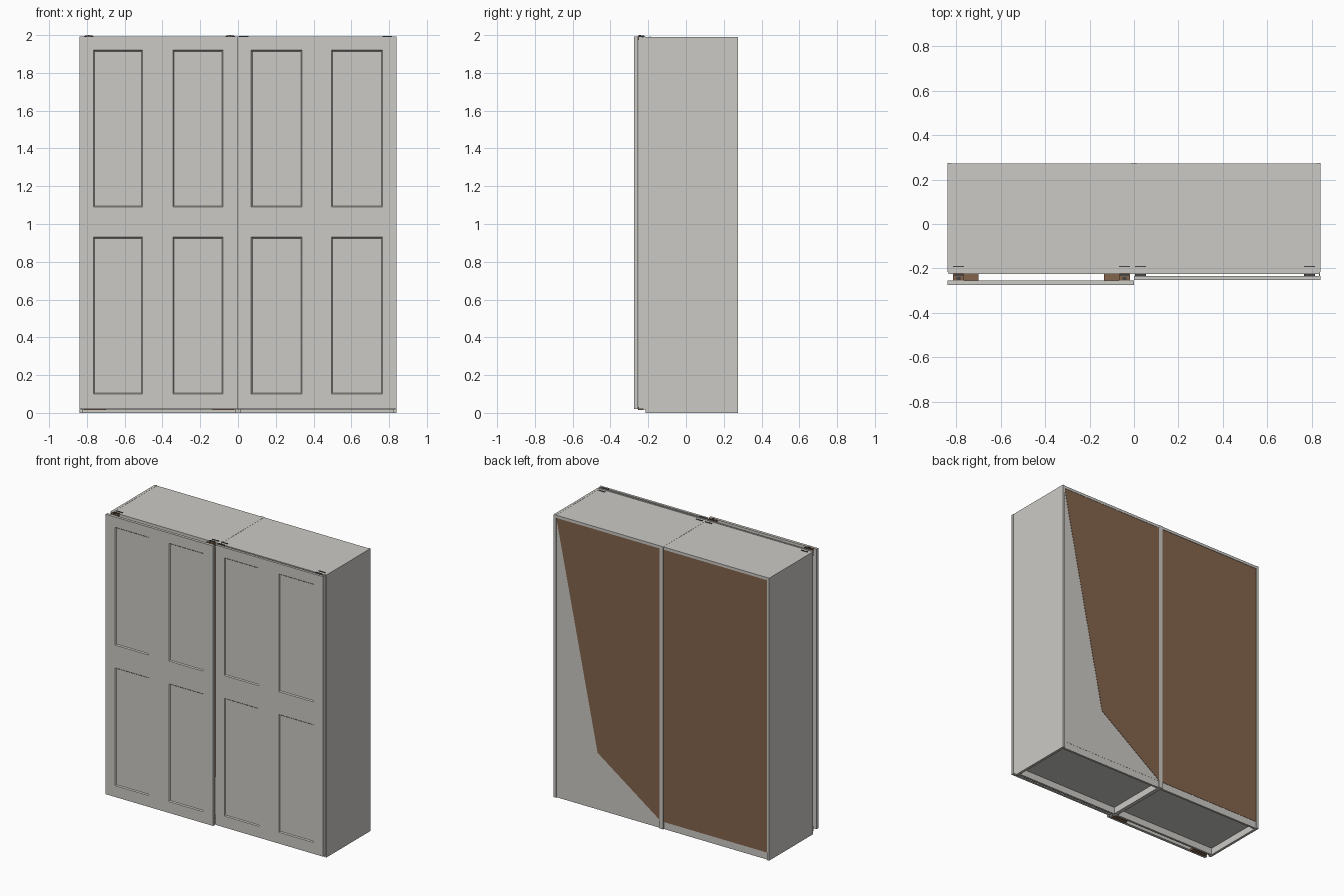
import bpy, bmesh
from mathutils import Vector

cube = bpy.data.objects.get("Cube")
if cube:
    bpy.data.objects.remove(cube)


def material(name, rgb):
    m = bpy.data.materials.new(name)
    m.use_nodes = True
    m.diffuse_color = (*rgb, 1)
    m.node_tree.nodes["Principled BSDF"].inputs["Base Color"].default_value = (*rgb, 1)
    return m


WHITE = material("warm_white", (0.60, 0.59, 0.56))
BROWN = material("brown_board", (0.23, 0.13, 0.075))
DARK = material("dark_metal", (0.06, 0.06, 0.06))


def finish(name, bm, mat):
    bmesh.ops.recalc_face_normals(bm, faces=bm.faces)
    mesh = bpy.data.meshes.new(name)
    bm.to_mesh(mesh)
    bm.free()
    mesh.materials.append(mat)
    ob = bpy.data.objects.new(name, mesh)
    bpy.context.collection.objects.link(ob)
    return ob


def box(name, x, y, z, mat=WHITE):
    """Box from (low, high) ranges on each axis."""
    bm = bmesh.new()
    bmesh.ops.create_cube(bm, size=1)
    for v in bm.verts:
        v.co = [r[0] if c < 0 else r[1] for c, r in zip(v.co, (x, y, z))]
    return finish(name, bm, mat)


def prism(name, outline, y0, y1, mat):
    """Outline of (x, z) points extruded along y."""
    bm = bmesh.new()
    face = bm.faces.new([bm.verts.new((x, y0, z)) for x, z in outline])
    new = bmesh.ops.extrude_face_region(bm, geom=[face])["geom"]
    for v in new:
        if isinstance(v, bmesh.types.BMVert):
            v.co.y = y1
    return finish(name, bm, mat)


def wheel(name, x, y, z, radius, depth):
    """Small roller with its axle along y."""
    bm = bmesh.new()
    bmesh.ops.create_cone(bm, cap_ends=True, segments=16, radius1=radius,
                          radius2=radius, depth=depth)
    for v in bm.verts:
        v.co = Vector((x + v.co.x, y + v.co.z, z + v.co.y))
    return finish(name, bm, DARK)


def door(name, xs, front, back):
    """Panelled door: a grid whose odd cells are inset and sunk, then thickened."""
    zs = (0.02, 0.10, 0.93, 1.09, 1.92, 1.992)
    bm = bmesh.new()
    grid = [[bm.verts.new((x, front, z)) for x in xs] for z in zs]
    panels = []
    for j in range(5):
        for i in range(5):
            f = bm.faces.new((grid[j][i], grid[j][i + 1], grid[j + 1][i + 1], grid[j + 1][i]))
            if i % 2 and j % 2:
                panels.append(f)
    rim = [e for e in bm.edges if e.is_boundary]
    new = bmesh.ops.extrude_edge_only(bm, edges=rim)["geom"]
    for v in new:
        if isinstance(v, bmesh.types.BMVert):
            v.co.y = back
    bmesh.ops.holes_fill(bm, edges=[e for e in bm.edges if e.is_boundary], sides=0)
    bmesh.ops.recalc_face_normals(bm, faces=bm.faces)
    bmesh.ops.inset_individual(bm, faces=panels, thickness=0.008, depth=-0.007)
    return finish(name, bm, WHITE)


# Carcass sides and central divider
H, FRONT, BACK = 1.99, -0.215, 0.275
box("right_side", (-0.84, -0.822), (FRONT, BACK), (0, H))
box("left_side", (0.822, 0.84), (FRONT, BACK), (0, H))
box("divider", (-0.014, 0.014), (FRONT, BACK), (0, H))

# Each bay: top, floor, plinths and back board
for side, lo, hi in (("right", -0.822, -0.014), ("left", 0.014, 0.822)):
    bay = (lo, hi)
    box(side + "_top", bay, (FRONT, 0.272), (1.97, H - 0.001))
    box(side + "_floor", bay, (FRONT, 0.262), (0.048, 0.066))
    box(side + "_front_plinth", bay, (-0.2, -0.185), (0, 0.048))
    box(side + "_back_plinth", bay, (0.252, 0.267), (0, 0.05))
    if side == "right":
        box("right_back_board", bay, (0.262, 0.269), (0.05, 1.97), BROWN)
    else:
        box("left_back_board", bay, (0.262, 0.268), (0.05, 1.97))
        prism("left_back_facing", [(hi, 1.97), (0.50, 0.40), (lo, 0.055), (lo, 1.97)],
              0.268, 0.27, BROWN)

# Sliding rails above and below, and the slim closing strip at the outer edge
box("top_rail", (-0.835, 0.835), (-0.225, FRONT), (1.955, 1.993))
box("bottom_rail", (-0.835, 0.835), (-0.225, FRONT), (0.018, 0.045))
box("closing_strip", (0.832, 0.838), (-0.237, FRONT), (0.02, H))

# Sliding doors, one running in front of the other
door("right_door", (-0.84, -0.765, -0.505, -0.345, -0.08, -0.001), -0.275, -0.255)
door("left_door", (0.001, 0.07, 0.34, 0.495, 0.765, 0.84), -0.252, -0.235)

# Runner brackets of the front door
for n, (lo, hi, w) in enumerate(((-0.815, -0.70, -0.79), (-0.135, -0.02, -0.042))):
    box(f"lower_bracket_{n}", (lo, hi), (-0.255, -0.225), (0.015, 0.03), BROWN)
    box(f"upper_bracket_{n}", (w - 0.025, w + 0.025), (-0.255, -0.22), (1.975, 1.996), BROWN)
    box(f"bracket_plate_{n}", (w - 0.02, w + 0.02), (-0.235, -0.222), (1.993, 1.999), DARK)
    wheel(f"upper_roller_{n}", w, -0.245, 1.987, 0.013, 0.012)

# Runner brackets of the rear door, and slim top stops
for n, x in enumerate((0.03, 0.79)):
    box(f"rear_bracket_{n}", (x - 0.025, x + 0.025), (-0.236, -0.222), (1.98, 1.996), DARK)
for n, x in enumerate((-0.79, -0.042, 0.03, 0.79)):
    box(f"top_stop_{n}", (x - 0.025, x + 0.025), (-0.194, -0.188), (1.985, 1.993), DARK)
